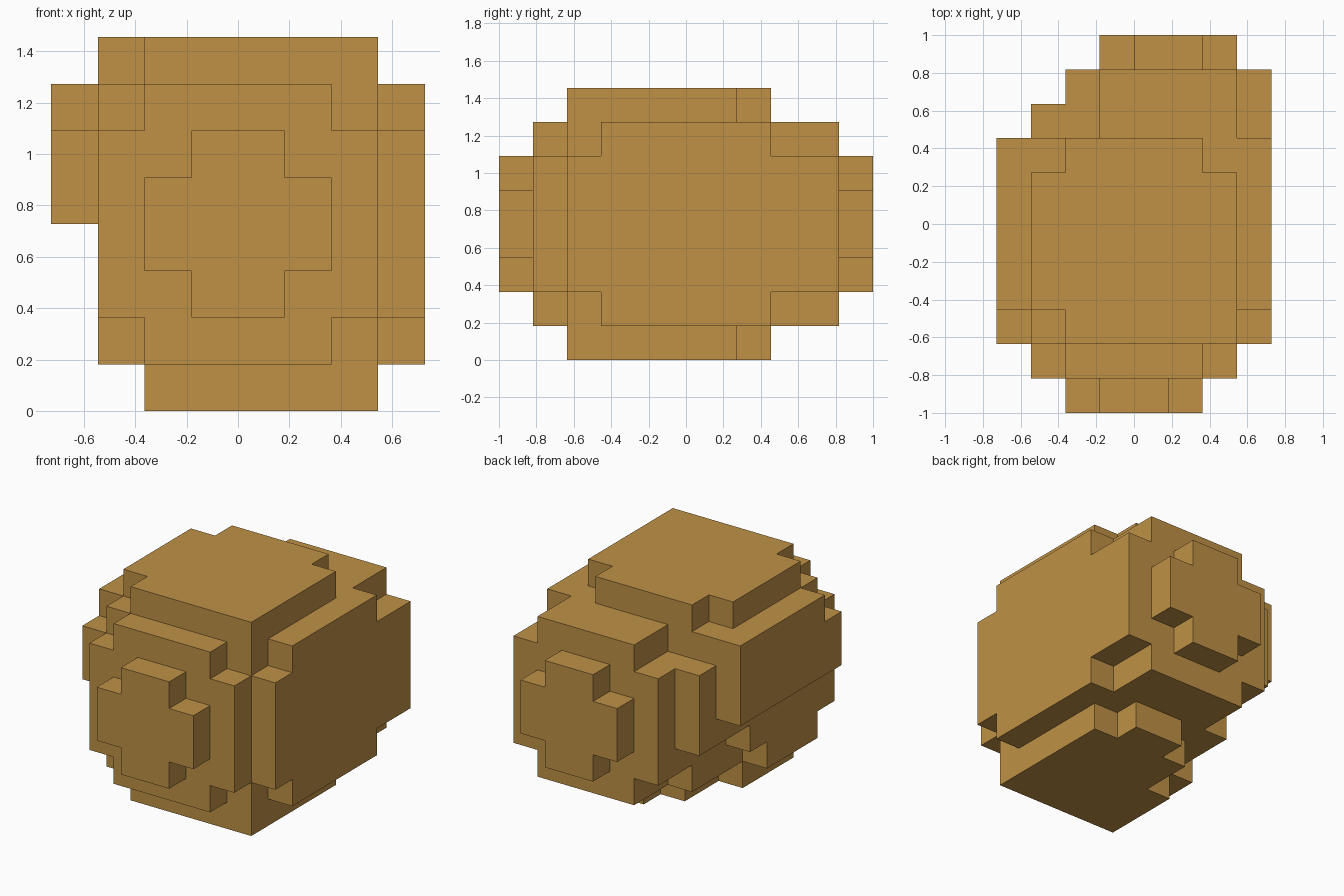
import bpy, bmesh
from mathutils import Vector

cube = bpy.data.objects.get("Cube")
if cube:
    bpy.data.objects.remove(cube, do_unlink=True)

U = 2 / 11  # size of one block

# Blocks as (x0, x1, y0, y1, z0, z1); y is counted from the front
PARTS = {
    "core": [(-2, 3, 2, 8, 1, 7)],
    "front_bulge": [(-3, 3, 1, 2, 2, 6), (-2, 2, 1, 2, 1, 7)],
    "front_tip": [(-1, 1, 0, 1, 2, 6), (-2, 2, 0, 1, 3, 5)],
    "back_bulge": [(-1, 3, 8, 10, 1, 7), (-2, -1, 8, 10, 2, 6)],
    "back_tip": [(0, 2, 10, 11, 2, 6), (-1, 3, 10, 11, 3, 5)],
    "top_cap": [(-2, 3, 2, 7, 7, 8), (-3, -2, 3, 7, 7, 8), (-2, 2, 7, 8, 7, 8)],
    "base": [(-2, 3, 2, 5, 0, 1), (-1, 3, 5, 7, 0, 1), (0, 2, 7, 8, 0, 1)],
    "left_side": [(3, 4, 3, 8, 1, 7), (3, 4, 2, 10, 2, 6)],
    "right_side": [(-3, -2, 2, 8, 3, 7), (-3, -2, 8, 9, 3, 6),
                   (-3, -2, 2, 6, 2, 3), (-3, -2, 2, 5, 1, 2)],
    "right_plate": [(-4, -3, 3, 8, 4, 7), (-4, -3, 2, 3, 4, 6)],
}

# Single tan colour
tan = bpy.data.materials.new("tan")
tan.use_nodes = True
color = (0.521, 0.283, 0.060, 1)
tan.diffuse_color = color
tan.node_tree.nodes["Principled BSDF"].inputs["Base Color"].default_value = color

# Fill the grid cells covered by all parts
cells = set()
for boxes in PARTS.values():
    for x0, x1, y0, y1, z0, z1 in boxes:
        cells |= {(x, y, z) for x in range(x0, x1)
                  for y in range(y0, y1) for z in range(z0, z1)}

# Skin the joined blocks with outer faces only
bm = bmesh.new()
for cell in cells:
    center = Vector(cell) + Vector((0.5, 0.5, 0.5))
    for axis in range(3):
        for sign in (-1, 1):
            n = Vector((0, 0, 0))
            n[axis] = sign
            if tuple(int(c + d) for c, d in zip(cell, n)) in cells:
                continue
            a = Vector((0, 0, 0))
            a[(axis + 1) % 3] = 0.5
            b = n.cross(a)
            mid = center + n * 0.5
            quad = [mid + a + b, mid - a + b, mid - a - b, mid + a - b]
            bm.faces.new([bm.verts.new((p - Vector((0, 5.5, 0))) * U) for p in quad])

# Weld and merge coplanar faces
bmesh.ops.remove_doubles(bm, verts=bm.verts, dist=0.001)
bmesh.ops.dissolve_limit(bm, angle_limit=0.01, verts=bm.verts, edges=bm.edges)
mesh = bpy.data.meshes.new("stepped_body")
bm.to_mesh(mesh)
bm.free()
mesh.materials.append(tan)
body = bpy.data.objects.new("stepped_body", mesh)
bpy.context.collection.objects.link(body)
